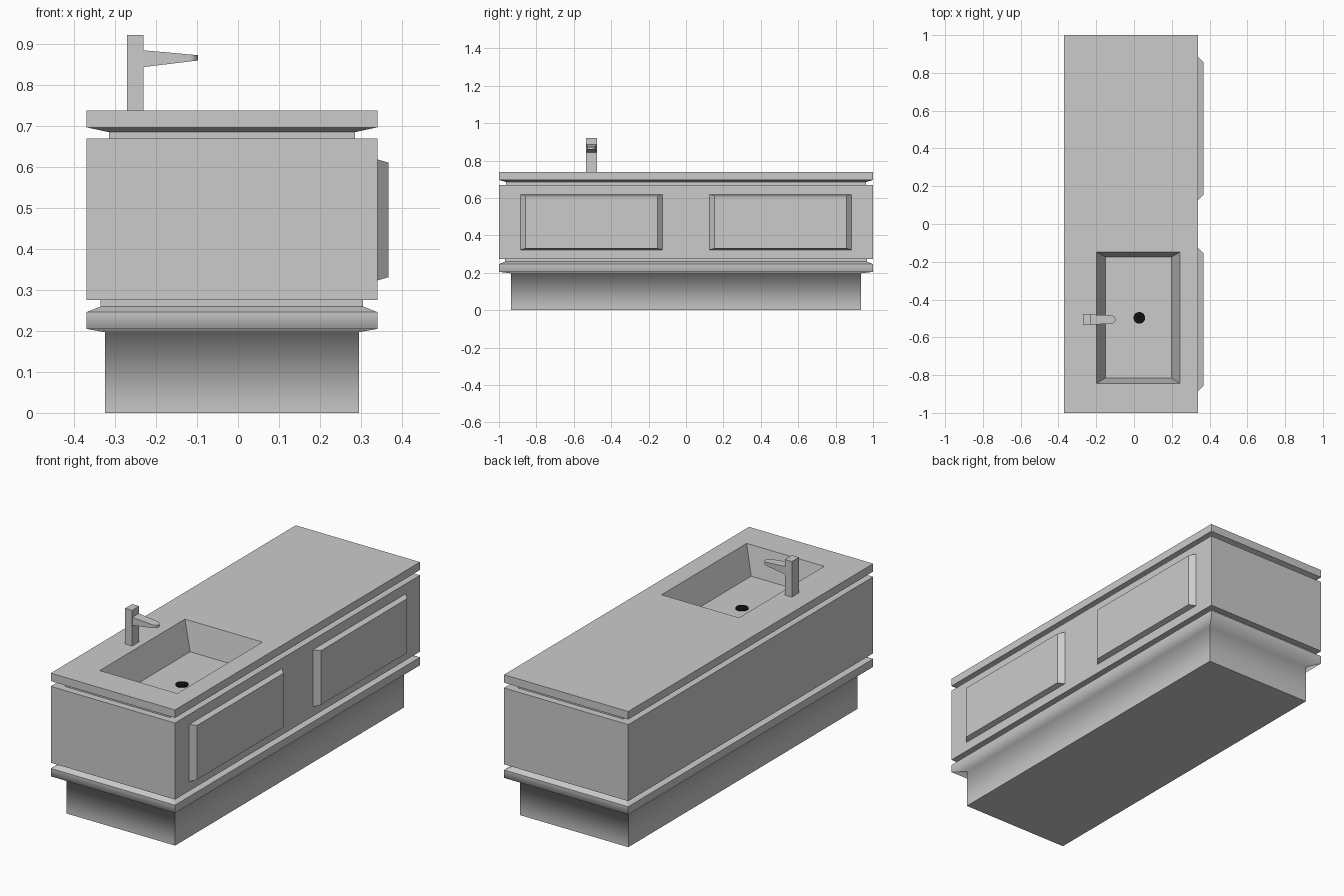
import bpy, bmesh, math

if "Cube" in bpy.data.objects:
    bpy.data.objects.remove(bpy.data.objects["Cube"])


def make_object(name, bm):
    bmesh.ops.recalc_face_normals(bm, faces=bm.faces)
    mesh = bpy.data.meshes.new(name)
    bm.to_mesh(mesh)
    bm.free()
    obj = bpy.data.objects.new(name, mesh)
    bpy.context.collection.objects.link(obj)
    return obj


def rect(x0, x1, y0, y1, z):
    return [(x0, y0, z), (x1, y0, z), (x1, y1, z), (x0, y1, z)]


def loft(name, rings, cap_start=True, cap_end=True, soft_heights=()):
    """Skin a stack of rings; ring edges at soft_heights are shaded smooth."""
    bm = bmesh.new()
    loops = [[bm.verts.new(p) for p in ring] for ring in rings]
    n = len(rings[0])
    for a, b in zip(loops, loops[1:]):
        for i in range(n):
            j = (i + 1) % n
            bm.faces.new((a[i], a[j], b[j], b[i]))
    if cap_start:
        bm.faces.new(loops[0][::-1])
    if cap_end:
        bm.faces.new(loops[-1])
    if soft_heights:
        for f in bm.faces:
            f.smooth = True
        for e in bm.edges:
            e.smooth = any(all(abs(v.co.z - h) < 1e-5 for v in e.verts) for h in soft_heights)
    return make_object(name, bm)


OUTER = (-0.37, 0.34, -1.0, 1.0)
PLINTH = (-0.325, 0.295, -0.935, 0.935)
LOW_NECK = (-0.335, 0.305, -0.967, 0.967)
TOP_NECK = (-0.315, 0.285, -0.963, 0.963)

# Plinth flaring out into the lower moulding
loft("plinth", [rect(*PLINTH, 0), rect(*PLINTH, 0.197), rect(*OUTER, 0.205),
                rect(*OUTER, 0.246), rect(*LOW_NECK, 0.26), rect(*LOW_NECK, 0.275)],
     cap_end=False, soft_heights=(0.197, 0.205))

# Cabinet box, open inside the necks so the basin can hang into it
loft("cabinet", [rect(*LOW_NECK, 0.275), rect(*OUTER, 0.275),
                 rect(*OUTER, 0.67), rect(*TOP_NECK, 0.67)],
     cap_start=False, cap_end=False)

# Countertop with the sunken basin
loft("countertop_basin", [rect(*TOP_NECK, 0.67), rect(*TOP_NECK, 0.685),
                          rect(*OUTER, 0.697), rect(*OUTER, 0.738),
                          rect(-0.199, 0.244, -0.844, -0.149, 0.738),
                          rect(-0.151, 0.198, -0.815, -0.175, 0.592)],
     cap_start=False)

# Two raised drawer fronts with chamfered edges
for side, label in ((-1, "left"), (1, "right")):
    rings = []
    for x, y0, y1, z0, z1 in ((0.339, 0.125, 0.885, 0.323, 0.619),
                              (0.367, 0.153, 0.857, 0.331, 0.611)):
        rings.append([(x, side * y0, z0), (x, side * y1, z0),
                      (x, side * y1, z1), (x, side * y0, z1)])
    loft(label + "_drawer_front", rings)

# Tap column
TAP_Y = -0.506
loft("tap_column", [rect(-0.271, -0.231, TAP_Y - 0.029, TAP_Y + 0.029, z) for z in (0.737, 0.922)])

# Tapered spout with a rounded tip
plan = [(-0.233, -0.027)]
for k in range(9):
    a = -math.pi / 2 + math.pi * k / 8
    plan.append((-0.12 + 0.022 * math.cos(a), 0.022 * math.sin(a)))
plan.append((-0.233, 0.027))


def spout_ring(z_root, z_tip):
    return [(x, TAP_Y + y, z_root + (z_tip - z_root) * (x + 0.231) / 0.133) for x, y in plan]


spout = loft("tap_spout", [spout_ring(0.844, 0.860), spout_ring(0.885, 0.873)])
bpy.context.view_layer.objects.active = spout
spout.select_set(True)
bpy.ops.object.shade_smooth_by_angle(angle=math.radians(35))

# Black drain on the basin floor
bpy.ops.mesh.primitive_cylinder_add(vertices=32, radius=0.031, depth=0.006,
                                    location=(0.028, -0.497, 0.593))
drain = bpy.context.object
drain.name = "drain"
bpy.ops.object.shade_smooth_by_angle(angle=math.radians(35))
black = bpy.data.materials.new("black")
black.diffuse_color = (0.005, 0.005, 0.005, 1)
black.use_nodes = True
black.node_tree.nodes["Principled BSDF"].inputs["Base Color"].default_value = black.diffuse_color
drain.data.materials.append(black)
